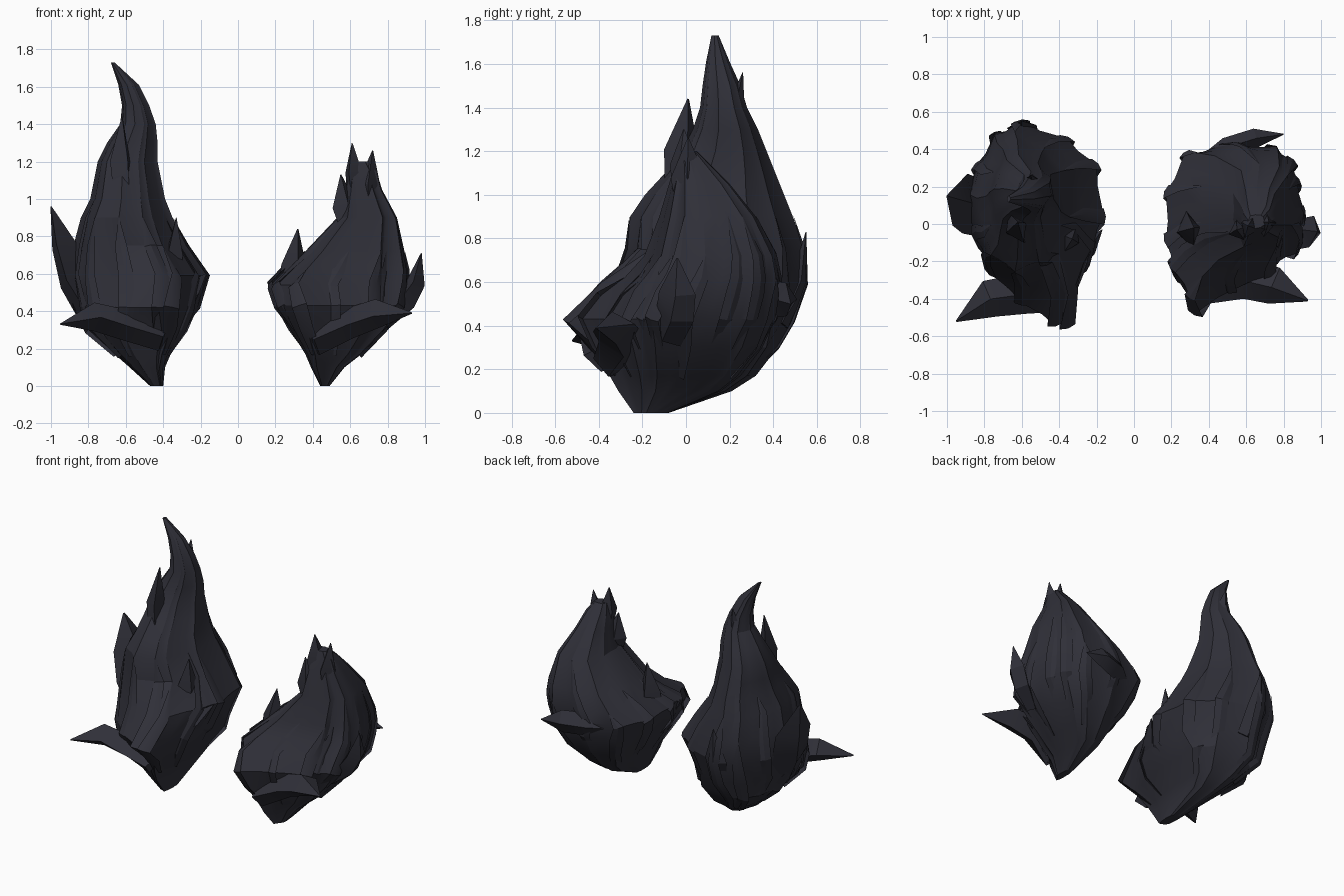
import bpy, bmesh, math, random
from mathutils import Vector

if "Cube" in bpy.data.objects:
    bpy.data.objects.remove(bpy.data.objects["Cube"])

random.seed(4)
dark = bpy.data.materials.new("charcoal_hair")
dark.diffuse_color = (0.029, 0.029, 0.040, 1)
dark.use_nodes = True
dark.node_tree.nodes["Principled BSDF"].inputs["Base Color"].default_value = dark.diffuse_color


def finish(bm, name):
    bmesh.ops.remove_doubles(bm, verts=bm.verts[:], dist=0.0005)
    bmesh.ops.recalc_face_normals(bm, faces=bm.faces[:])
    me = bpy.data.meshes.new(name)
    bm.to_mesh(me)
    bm.free()
    me.materials.append(dark)
    ob = bpy.data.objects.new(name, me)
    bpy.context.collection.objects.link(ob)
    bpy.ops.object.select_all(action='DESELECT')
    ob.select_set(True)
    bpy.context.view_layer.objects.active = ob
    bpy.ops.object.shade_smooth_by_angle(angle=math.radians(24))
    return ob


def skin(bm, rings):
    """Join closed rings of points and cap both ends."""
    vs = [[bm.verts.new(p) for p in r] for r in rings]
    n = len(vs[0])
    for a, b in zip(vs, vs[1:]):
        for i in range(n):
            j = (i + 1) % n
            bm.faces.new((a[i], a[j], b[j], b[i]))
    bm.faces.new(vs[0][::-1])
    bm.faces.new(vs[-1])


def unit(v, lo, hi, power):
    """Normalise to -1..1; a power below 1 makes the plan squarer."""
    t = 2 * (v - lo) / (hi - lo) - 1
    return math.copysign(abs(t) ** power, t)


def body_rings(outline, slices, foot_power, scoop):
    """Fit the plan outline into each slice box; every second point is a groove.
    The inner front corner is scooped away above the root."""
    xs, ys = [p[0] for p in outline], [p[1] for p in outline]
    rings = []
    for z, a, b, c, d in slices:
        power = foot_power if z < 0.35 else 1.0
        cut = abs(scoop) * min(1, max(0, (z - 0.5) / 0.25))
        pts = []
        for x, y in outline:
            u = unit(x, min(xs), max(xs), power)
            v = unit(y, min(ys), max(ys), power)
            if v < 0:
                v *= 1 - cut * max(0, math.copysign(u, u * scoop) + 0.4)
            pts.append(Vector((a + (u + 1) / 2 * (b - a), c + (v + 1) / 2 * (d - c), z)))
        mid = Vector(((a + b) / 2, (c + d) / 2, z))
        ring = []
        for i, p in enumerate(pts):
            q = pts[(i + 1) % len(pts)]
            ring += [p, mid + (p.lerp(q, 0.6) - mid) * 0.97]
        rings.append(ring)
    return rings


def lock(bm, path, width, thick, centre):
    """Tapered four-sided lock of hair ending in a point."""
    path = [Vector(p) for p in path]
    n = len(path)
    rings = []
    for i, p in enumerate(path):
        t = (path[min(i + 1, n - 1)] - path[max(i - 1, 0)]).normalized()
        out = Vector((p.x - centre[0], p.y - centre[1], 0.001))
        out = (out - t * out.dot(t)).normalized()
        side = t.cross(out)
        u = i / (n - 1)
        s = 0.04 if i == n - 1 else (0.75 + 0.5 * u if u < 0.5 else 1.45 - 0.9 * u)
        rings.append([p + side * width * s, p + out * thick * s,
                      p - side * width * s, p - out * thick * s])
    skin(bm, rings)


def tuft(name, outline, slices, centre, foot_power, scoop, spikes):
    rings = body_rings(outline, slices, foot_power, scoop)
    bm = bmesh.new()
    skin(bm, rings)
    finish(bm, name + "_body")

    # thin strands lying along the body, sunk in at the root
    bm = bmesh.new()
    n = len(rings[0])
    for k in range(0, n, 2):
        i = random.choice((2, 3))
        j = min(i + random.choice((4, 5)), len(rings) - 2)
        path = [rings[r][k].copy() for r in range(i, j + 1)]
        for end, s in ((0, 0.9), (-1, 1.01)):
            mid = sum(rings[i if end == 0 else j], Vector()) / n
            path[end] = mid + (path[end] - mid) * s
        lock(bm, path, 0.045, 0.010, centre)
    finish(bm, name + "_strands")

    # large loose spikes
    bm = bmesh.new()
    for width, thick, path in spikes:
        lock(bm, path, width, thick, centre)
    finish(bm, name + "_spikes")


# tall tuft
tuft("tall_tuft",
     [(-.80, -.25), (-.60, -.42), (-.40, -.54), (-.32, -.55), (-.21, -.23), (-.15, 0),
      (-.19, .30), (-.35, .45), (-.60, .55), (-.75, .48), (-.85, .30), (-.92, .12), (-.87, -.10)],
     [(0, -.47, -.40, -.24, -.08), (.10, -.58, -.39, -.31, .21), (.17, -.66, -.36, -.35, .32),
      (.3, -.80, -.28, -.43, .42), (.42, -.87, -.21, -.55, .49), (.59, -.91, -.16, -.47, .55),
      (.75, -.88, -.27, -.44, .54), (.9, -.84, -.35, -.41, .49), (1, -.79, -.39, -.32, .45),
      (1.1, -.77, -.41, -.20, .41), (1.2, -.75, -.43, -.10, .37), (1.3, -.70, -.43, -.03, .33),
      (1.4, -.63, -.44, .02, .28), (1.5, -.62, -.475, .04, .25), (1.61, -.64, -.53, .07, .20),
      (1.73, -.68, -.66, .11, .15)],
     (-.55, .02), 0.65, 0.6,
     [(.17, .08, [(-.78, .05, .35), (-.88, .10, .55), (-.93, .13, .75), (-1, .15, .96)]),
      (.09, .12, [(-.40, -.38, .25), (-.58, -.37, .32), (-.77, -.40, .37), (-.95, -.52, .33)]),
      (.09, .06, [(-.62, -.05, .90), (-.63, -.02, 1.2), (-.62, .01, 1.44)]),
      (.08, .05, [(-.34, -.10, .48), (-.34, -.08, .70), (-.33, -.08, .90)]),
      (.07, .05, [(-.32, -.22, .42), (-.25, -.13, .50), (-.17, -.03, .60)]),
      (.08, .04, [(-.56, .44, .40), (-.60, .52, .60), (-.60, .55, .83)]),
      (.07, .05, [(-.54, .20, 1.10), (-.54, .22, 1.35), (-.55, .26, 1.56)])])

# short tuft
tuft("short_tuft",
     [(.17, -.14), (.20, -.30), (.30, -.48), (.50, -.36), (.74, -.27), (.78, -.20), (.90, -.15),
      (.92, 0), (.88, .20), (.85, .32), (.75, .41), (.50, .43), (.27, .37), (.17, .15)],
     [(0, .44, .49, -.24, -.08), (.10, .39, .57, -.31, .16), (.17, .36, .66, -.35, .25),
      (.3, .28, .79, -.42, .35), (.43, .21, .89, -.48, .41), (.54, .17, .91, -.41, .43),
      (.62, .25, .91, -.33, .43), (.72, .36, .89, -.27, .41), (.9, .53, .85, -.19, .32),
      (1.05, .57, .77, -.12, .20), (1.15, .59, .74, -.07, .10), (1.2, .61, .70, -.04, .05)],
     (.55, .02), 1.0, -0.25,
     [(.09, .12, [(.40, -.34, .22), (.58, -.29, .33), (.75, -.33, .39), (.93, -.41, .39)]),
      (.09, .06, [(.35, .30, .50), (.50, .41, .52), (.65, .46, .52), (.80, .48, .50)]),
      (.10, .06, [(.78, -.08, .35), (.90, -.05, .45), (.95, -.04, .55), (.98, -.04, .71)]),
      (.10, .07, [(.26, -.04, .45), (.30, -.03, .64), (.32, -.02, .84)]),
      (.07, .06, [(.60, -.03, .80), (.57, -.03, .96), (.55, -.03, 1.13)]),
      (.08, .06, [(.70, .02, .90), (.70, .01, 1.08), (.72, .01, 1.26)]),
      (.07, .05, [(.63, .0, .95), (.62, -.01, 1.14), (.61, -.01, 1.30)]),
      (.06, .05, [(.34, -.26, .42), (.25, -.23, .50), (.18, -.20, .54)])])
